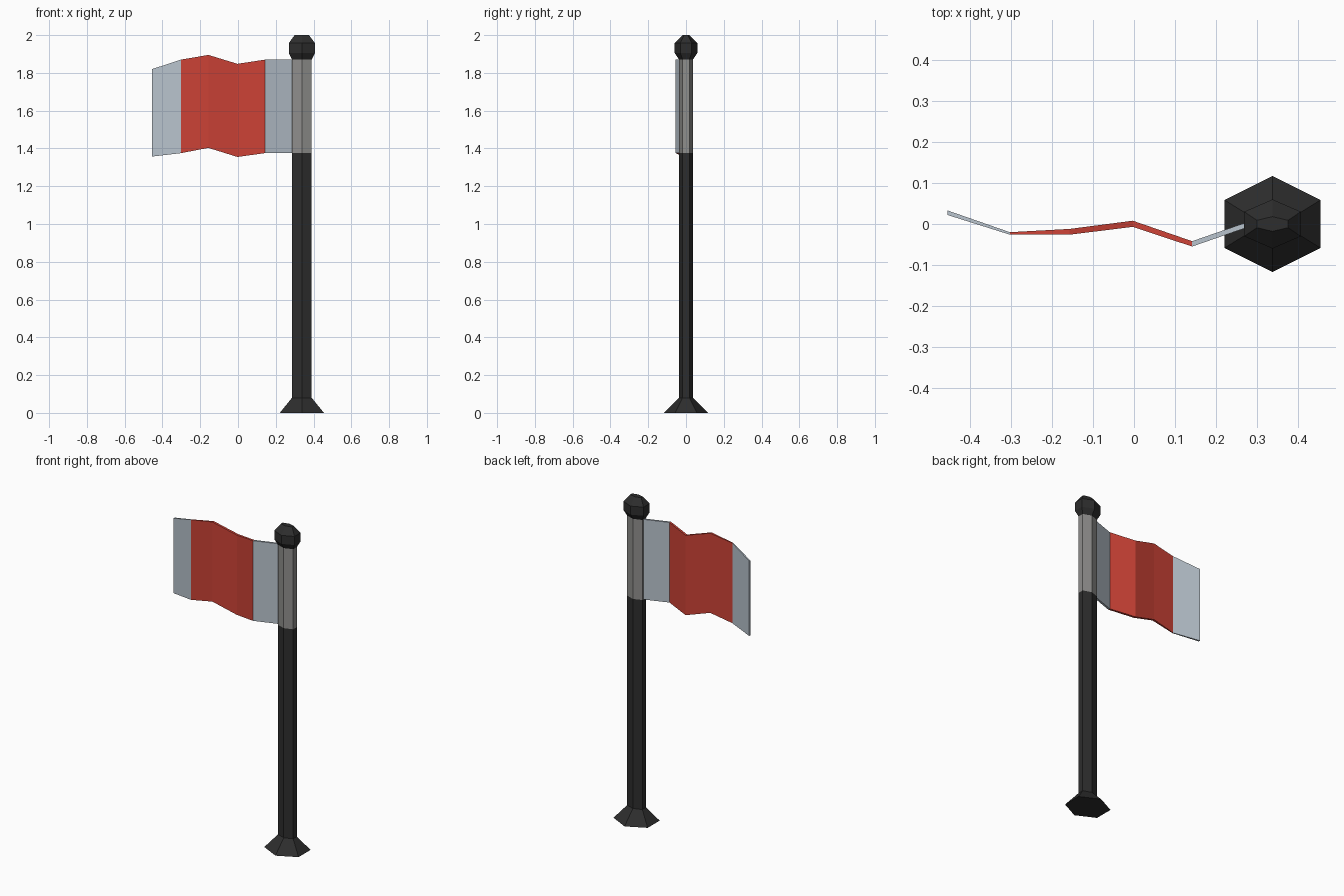
import bpy, math

if "Cube" in bpy.data.objects:
    bpy.data.objects.remove(bpy.data.objects["Cube"])

PX = 0.338  # pole axis


def mat(name, rgb):
    m = bpy.data.materials.new(name)
    lin = [(c / 255 / 12.92) if c < 11 else ((c / 255 + 0.055) / 1.055) ** 2.4 for c in rgb]
    m.diffuse_color = (*lin, 1)
    m.use_nodes = True
    m.node_tree.nodes["Principled BSDF"].inputs["Base Color"].default_value = m.diffuse_color
    return m


BLACK = mat("black metal", (45, 45, 45))
GREY = mat("grey sleeve", (143, 142, 140))
PALE = mat("pale cloth", (184, 195, 205))
RED = mat("red cloth", (204, 66, 54))


def make(name, verts, faces, mats):
    me = bpy.data.meshes.new(name)
    me.from_pydata(verts, [], faces)
    for m in mats:
        me.materials.append(m)
    me.update()
    ob = bpy.data.objects.new(name, me)
    bpy.context.collection.objects.link(ob)
    return ob


def hex_stack(name, rings, material):
    """Six-sided lathe; rings are (z, half width in x, half depth in y)."""
    verts, faces = [], []
    for z, hx, hy in rings:
        for k in range(6):
            a = math.radians(90 + 60 * k)
            verts.append((PX + hx * math.cos(a) / math.cos(math.pi / 6), hy * math.sin(a), z))
    for r in range(len(rings) - 1):
        for k in range(6):
            a, b = r * 6 + k, r * 6 + (k + 1) % 6
            faces.append((a, b, b + 6, a + 6))
    n = len(verts)
    faces += [tuple(range(5, -1, -1)), tuple(range(n - 6, n))]
    return make(name, verts, faces, [material])


# Pole parts
hex_stack("base", [(0, 0.117, 0.117), (0.08, 0.052, 0.036)], BLACK)
hex_stack("pole", [(0.08, 0.052, 0.036), (1.375, 0.052, 0.036)], BLACK)
hex_stack("flag_sleeve", [(1.375, 0.052, 0.036), (1.87, 0.052, 0.036)], GREY)
hex_stack("finial", [(1.87, 0.052, 0.036), (1.905, 0.069, 0.06),
                     (1.958, 0.069, 0.06), (2.0, 0.038, 0.018)], BLACK)

# Waving flag: x, front y, back y, bottom z, top z for each fold
folds = [(0.300, 0.000, 0.013, 1.375, 1.870),
         (0.142, -0.055, -0.042, 1.375, 1.870),
         (-0.003, -0.007, 0.008, 1.355, 1.848),
         (-0.157, -0.026, -0.012, 1.403, 1.895),
         (-0.303, -0.026, -0.020, 1.375, 1.870),
         (-0.455, 0.022, 0.033, 1.357, 1.820)]
verts, faces = [], []
for x, yf, yb, z0, z1 in folds:
    verts += [(x, yf, z0), (x, yb, z0), (x, yb, z1), (x, yf, z1)]
for i in range(len(folds) - 1):
    for k in range(4):
        a, b = i * 4 + k, i * 4 + (k + 1) % 4
        faces.append((a, a + 4, b + 4, b))
n = len(verts)
faces += [(0, 1, 2, 3), (n - 1, n - 2, n - 3, n - 4)]
flag = make("flag", verts, faces, [PALE, RED])
for p in flag.data.polygons:  # red middle band
    p.material_index = int(-0.3 < p.center.x < 0.14)
